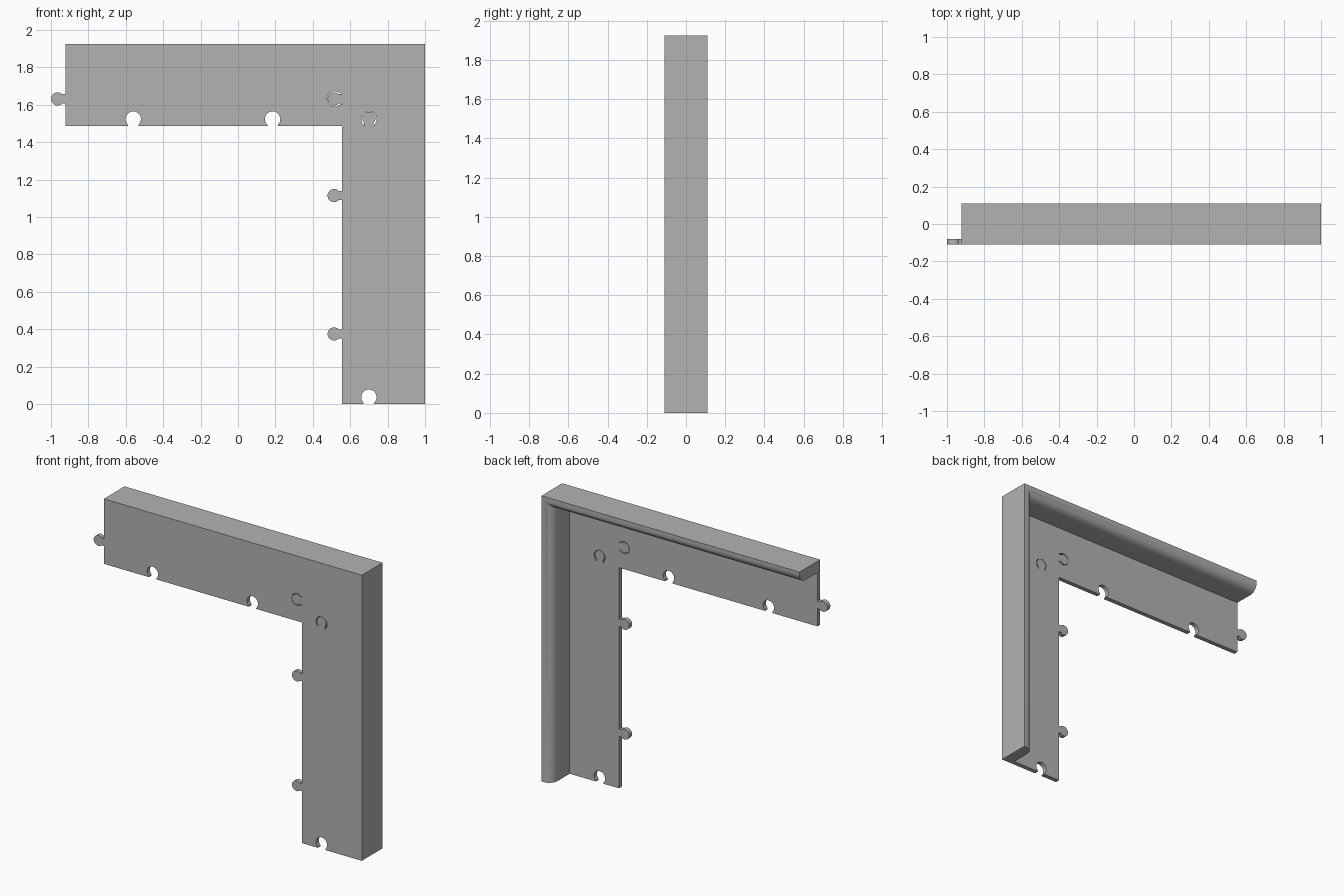
import bpy, bmesh, math
from mathutils import Vector

if "Cube" in bpy.data.objects:
    bpy.data.objects.remove(bpy.data.objects["Cube"])

LEFT, RIGHT, TOP, INNER_X, INNER_Z = -0.923, 1.0, 1.925, 0.555, 1.487
FRONT, BACK, PLATE = -0.11, 0.11, 0.03

grey = bpy.data.materials.new("warm grey")
grey.diffuse_color = (0.45, 0.45, 0.44, 1)
grey.use_nodes = True
grey.node_tree.nodes["Principled BSDF"].inputs["Base Color"].default_value = grey.diffuse_color


def bulb(px, pz, d, r, h, w, n=28):
    """Round jigsaw bulb standing on the edge point (px, pz), pointing along d."""
    p, d = Vector((px, pz)), Vector(d)
    t = Vector((-d.y, d.x))
    a0 = math.asin(w / r)
    pts = [p + t * w]
    for i in range(n + 1):
        a = math.pi - a0 - (2 * math.pi - 2 * a0) * i / n
        pts.append(p + d * (h + r * math.cos(a)) + t * (r * math.sin(a)))
    return pts + [p - t * w]


def knob(x, z, d):
    return bulb(x, z, d, 0.035, 0.041, 0.025)


def socket(x, z, d):
    return bulb(x, z, d, 0.041, 0.037, 0.028)


def smooth(ob):
    bpy.ops.object.select_all(action='DESELECT')
    ob.select_set(True)
    bpy.context.view_layer.objects.active = ob
    if ob.type == 'CURVE':
        bpy.ops.object.convert(target='MESH')
    bpy.ops.object.shade_smooth_by_angle(angle=math.radians(30))


# Plate outline, clockwise from the top left corner
left, up = (-1, 0), (0, 1)
outline = [Vector((LEFT, TOP)), Vector((RIGHT, TOP)), Vector((RIGHT, 0))]
outline += socket(0.70, 0, up)[::-1]
outline += [Vector((INNER_X, 0))]
for z in (0.375, 1.115):
    outline += knob(INNER_X, z, left)
outline += [Vector((INNER_X, INNER_Z))]
for x in (0.185, -0.56):
    outline += socket(x, INNER_Z, up)[::-1]
outline += [Vector((LEFT, INNER_Z))]
outline += knob(LEFT, 1.632, left)

# Thin C-shaped joint gaps in the corner
loops = [outline]
for x, z, d in ((INNER_X, 1.632, left), (0.70, INNER_Z, up)):
    loops.append(socket(x, z, d) + knob(x, z, d)[::-1])

# Flat plate with knobs, sockets and joint gaps
curve = bpy.data.curves.new("plate", 'CURVE')
curve.dimensions = '2D'
curve.fill_mode = 'BOTH'
curve.extrude = PLATE / 2
for loop in loops:
    s = curve.splines.new('POLY')
    s.points.add(len(loop) - 1)
    for q, v in zip(s.points, loop):
        q.co = (v.x, v.y, 0, 1)
    s.use_cyclic_u = True
curve.materials.append(grey)
plate = bpy.data.objects.new("plate", curve)
plate.rotation_euler.x = math.pi / 2
plate.location.y = FRONT + PLATE / 2
bpy.context.collection.objects.link(plate)
smooth(plate)

# Rim with a rounded inner edge, mitred round the outer corner
THICK, ROUND = 0.077, 0.062
profile = [(0, FRONT + PLATE), (0, BACK)]
for i in range(13):
    a = math.pi / 2 * (1 - i / 12)
    profile.append((THICK - ROUND + ROUND * math.cos(a),
                    BACK - ROUND + ROUND * math.sin(a)))
profile.append((THICK, FRONT + PLATE))

bm = bmesh.new()
rows = []
for station in (lambda a, y: (LEFT, y, TOP - a),
                lambda a, y: (RIGHT - a, y, TOP - a),
                lambda a, y: (RIGHT - a, y, 0)):
    rows.append([bm.verts.new(station(a, y)) for a, y in profile])
for r0, r1 in zip(rows, rows[1:]):
    for i in range(len(profile) - 1):
        bm.faces.new((r0[i], r0[i + 1], r1[i + 1], r1[i]))
bm.faces.new(rows[0])
bm.faces.new(rows[-1][::-1])
bmesh.ops.recalc_face_normals(bm, faces=bm.faces)
# The top of the rim must face up
bm.faces.ensure_lookup_table()
if bm.faces[0].normal.z < 0:
    bmesh.ops.reverse_faces(bm, faces=bm.faces)
mesh = bpy.data.meshes.new("rim")
bm.to_mesh(mesh)
bm.free()
mesh.materials.append(grey)
rim = bpy.data.objects.new("rim", mesh)
bpy.context.collection.objects.link(rim)
smooth(rim)
